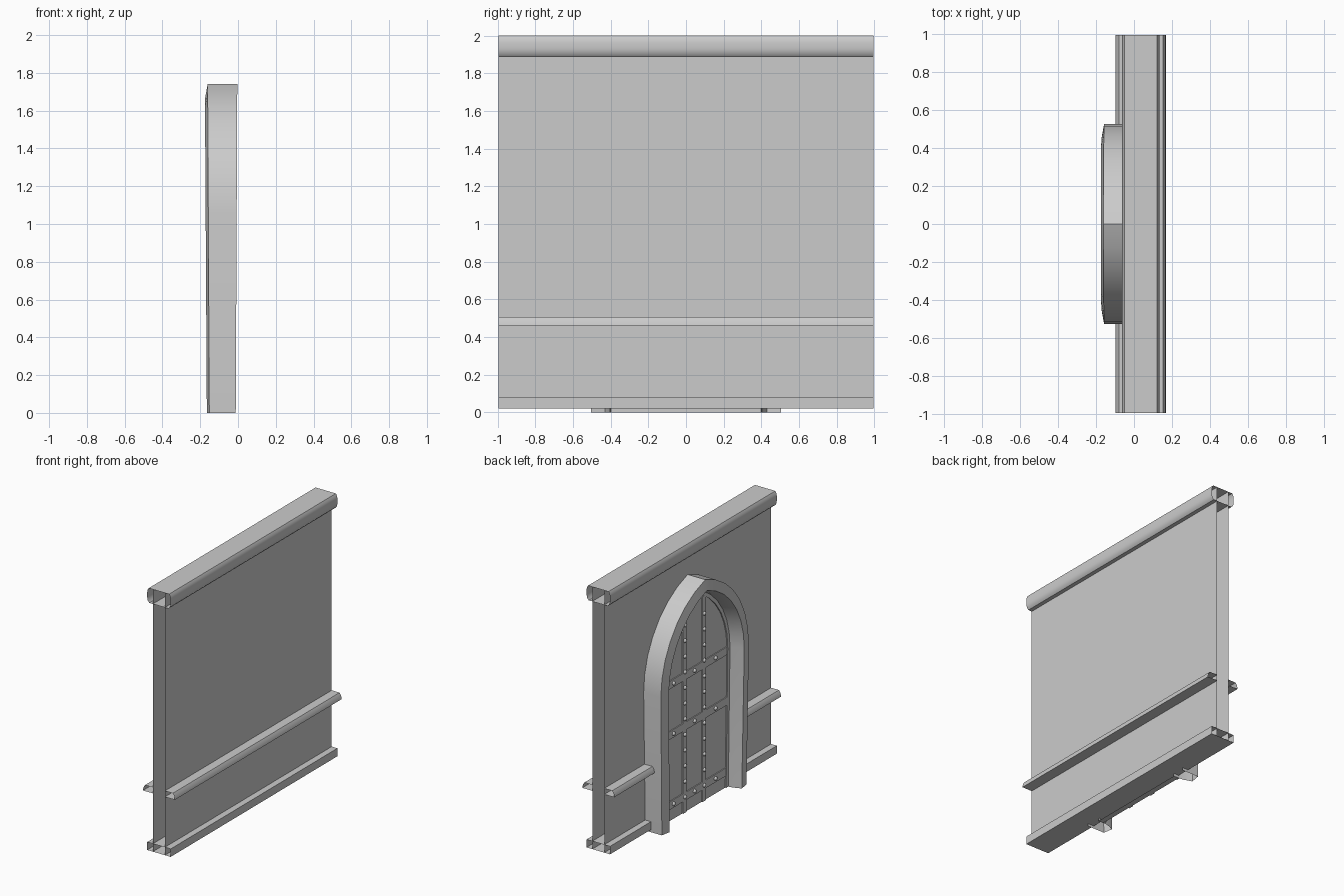
import bpy, bmesh, math
from mathutils import Matrix, Vector

cube = bpy.data.objects.get("Cube")
if cube:
    bpy.data.objects.remove(cube, do_unlink=True)

stone = bpy.data.materials.new("plain_grey")
stone.use_nodes = True
GREY = (0.6, 0.6, 0.6, 1)
stone.diffuse_color = GREY
stone.node_tree.nodes["Principled BSDF"].inputs["Base Color"].default_value = GREY

MID = 0.036      # centre plane of the wall
END = 0.995      # half length of the wall


def finish(name, bm, smooth=True):
    bmesh.ops.recalc_face_normals(bm, faces=bm.faces[:])
    mesh = bpy.data.meshes.new(name)
    bm.to_mesh(mesh)
    bm.free()
    mesh.materials.append(stone)
    ob = bpy.data.objects.new(name, mesh)
    bpy.context.collection.objects.link(ob)
    if smooth:
        bpy.ops.object.select_all(action="DESELECT")
        ob.select_set(True)
        bpy.context.view_layer.objects.active = ob
        bpy.ops.object.shade_smooth_by_angle(angle=math.radians(35))
    return ob


def loft(bm, rows, closed=False):
    """Skin neighbouring rows of points with quads."""
    verts = [[bm.verts.new(p) for p in row] for row in rows]
    pairs = list(zip(verts, verts[1:]))
    if closed:
        pairs.append((verts[-1], verts[0]))
    for a, b in pairs:
        for i in range(len(a) - 1):
            bm.faces.new((a[i], a[i + 1], b[i + 1], b[i]))


def moulding(name, half, spans=((-END, END),), side=0):
    """Open-ended strip along the wall; side 0 mirrors the half profile."""
    if side:
        loop = [(MID + side * w, z) for w, z in half]
    else:
        loop = [(MID + w, z) for w, z in half] + [(MID - w, z) for w, z in reversed(half)]
    bm = bmesh.new()
    for y0, y1 in spans:
        loft(bm, [[(x, y0, z), (x, y1, z)] for x, z in loop], closed=not side)
    finish(name, bm)


def box(bm, lo, hi):
    lo, hi = Vector(lo), Vector(hi)
    size = hi - lo
    mat = Matrix.Translation((lo + hi) / 2) @ Matrix.Diagonal((*size, 1))
    bmesh.ops.create_cube(bm, size=1, matrix=mat)


# Wall and its mouldings
moulding("wall", [(0.05, 0.02), (0.05, 2.0)])
moulding("wall_base", [(0.098, 0.02), (0.098, 0.08)])
moulding("wall_cap", [(0.08, 1.89), (0.093, 1.905), (0.098, 1.93),
                      (0.098, 1.965), (0.094, 1.985), (0.085, 2.0)])
rail = [(0.05, 0.46), (0.133, 0.46), (0.129, 0.485), (0.116, 0.505), (0.05, 0.505)]
moulding("plain_side_rail", rail, side=1)
moulding("door_side_rail", rail, ((-END, -0.45), (0.45, END)), side=-1)

# Pointed arch outline, inset by d
HALF, FOOT, SPRING, RADIUS, STEPS = 0.525, 0.505, 1.05, 0.716, 7


def outline(d):
    centre, r = HALF - RADIUS, RADIUS - d
    top = math.acos(-centre / r)
    half = [(FOOT - d, 0.0)]
    for i in range(STEPS + 1):
        a = top * i / STEPS
        half.append((centre + r * math.cos(a), SPRING + r * math.sin(a)))
    return half + [(-y, z) for y, z in reversed(half[:-1])]


def arch_rows(profile, swell=0.0):
    return [[(-0.08 + (x + 0.08) * (1 + swell * z), y, z) for y, z in outline(d)]
            for d, x in profile]


# Arched surround
bm = bmesh.new()
loft(bm, arch_rows([(0, -0.012), (0, -0.152), (0.075, -0.165),
                    (0.098, -0.10), (0.107, -0.02)], 0.07))
finish("arch_surround", bm)

# Door leaf
DOOR, STRAP = -0.063, -0.071
bm = bmesh.new()
back, front = ([bm.verts.new((x, y, z)) for y, z in outline(0.1)] for x in (-0.02, DOOR))
bm.faces.new(front)
for i in range(len(front)):
    j = (i + 1) % len(front)
    bm.faces.new((front[i], front[j], back[j], back[i]))
finish("door_leaf", bm, smooth=False)

# Raised edge inside the arch
bm = bmesh.new()
loft(bm, arch_rows([(0.1, DOOR), (0.1, STRAP), (0.128, STRAP), (0.128, DOOR)]))
finish("door_edge", bm)

# Iron straps
STRAP_Y, STRAP_Z = (-0.115, 0.115), (0.12, 0.65, 1.03)
bm = bmesh.new()
for y in STRAP_Y:
    box(bm, (STRAP, y - 0.02, 0), (DOOR, y + 0.02, 1.55))
finish("upright_straps", bm, smooth=False)
bm = bmesh.new()
for z in STRAP_Z:
    box(bm, (STRAP + 0.001, -0.39, z - 0.03), (DOOR, 0.39, z + 0.03))
finish("cross_straps", bm, smooth=False)

# Studs on the straps
spots = [(y, 0.12 + 0.118 * i) for y in STRAP_Y for i in range(12)]
spots += [(y, z) for z in STRAP_Z for y in (-0.25, 0, 0.25)]
bm = bmesh.new()
for y, z in spots:
    bmesh.ops.create_uvsphere(bm, u_segments=10, v_segments=6, radius=0.015,
                              matrix=Matrix.Translation((STRAP, y, z)))
finish("studs", bm)
